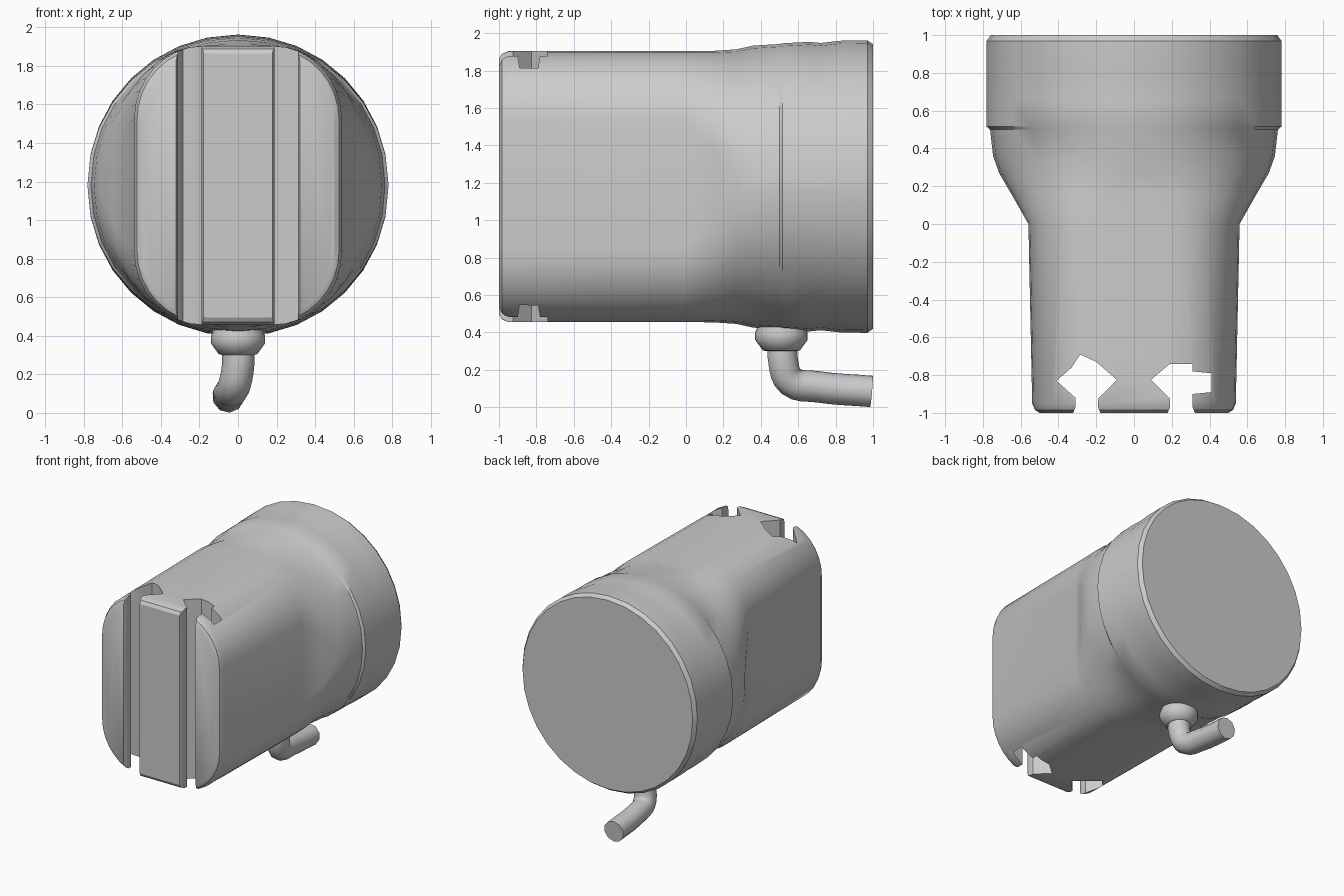
import bpy
import bmesh
from math import sin, cos, pi, radians
from mathutils import Vector

if "Cube" in bpy.data.objects:
    bpy.data.objects.remove(bpy.data.objects["Cube"], do_unlink=True)

AXIS_Z = 1.18      # height of the body's long axis
CORNER_STEPS = 8


def loft(name, rings):
    """Skin a list of equal-length closed rings and cap both ends."""
    bm = bmesh.new()
    loops = [[bm.verts.new(p) for p in ring] for ring in rings]
    count = len(loops[0])
    for a, b in zip(loops, loops[1:]):
        for i in range(count):
            j = (i + 1) % count
            bm.faces.new((a[i], a[j], b[j], b[i]))
    bm.faces.new(loops[0])
    bm.faces.new(loops[-1])
    bmesh.ops.recalc_face_normals(bm, faces=bm.faces)
    mesh = bpy.data.meshes.new(name)
    bm.to_mesh(mesh)
    bm.free()
    obj = bpy.data.objects.new(name, mesh)
    bpy.context.collection.objects.link(obj)
    return obj


def activate(obj):
    bpy.ops.object.select_all(action='DESELECT')
    obj.select_set(True)
    bpy.context.view_layer.objects.active = obj


def smooth(obj, angle=30):
    activate(obj)
    bpy.ops.object.shade_smooth_by_angle(angle=radians(angle))


def rounded_section(y, half_w, half_h, rx, rz):
    """Rectangle with elliptical corners in the XZ plane."""
    ring = []
    for quarter, (sx, sz) in enumerate([(1, 1), (-1, 1), (-1, -1), (1, -1)]):
        for k in range(CORNER_STEPS + 1):
            a = (quarter + k / CORNER_STEPS) * pi / 2
            # a hair of flat keeps neighbouring corners from touching
            ring.append((sx * (half_w - rx + 0.004) + rx * cos(a), y,
                         AXIS_Z + sz * (half_h - rz + 0.004) + rz * sin(a)))
    return ring


# Body: rounded block at the front, flaring to a round drum at the back
sections = [
    (-1.00, 0.495, 0.68, 0.33, 0.35),
    (-0.985, 0.52, 0.705, 0.35, 0.37),
    (-0.95, 0.535, 0.72, 0.36, 0.38),
    (0.00, 0.555, 0.72, 0.37, 0.39),
    (0.15, 0.64, 0.722, 0.50, 0.53),
    (0.27, 0.71, 0.73, 0.66, 0.68),
    (0.36, 0.742, 0.75, 0.73, 0.74),
    (0.50, 0.758, 0.758, 0.75, 0.75),
    (0.515, 0.776, 0.762, 0.77, 0.755),
    (0.66, 0.776, 0.77, 0.77, 0.765),
    (0.72, 0.776, 0.764, 0.77, 0.76),
    (0.83, 0.776, 0.776, 0.77, 0.77),
    (0.97, 0.776, 0.778, 0.77, 0.77),
    (1.00, 0.755, 0.757, 0.75, 0.75),
]
body = loft("body", [rounded_section(*s) for s in sections])

# Two undercut slots running the full height of the front
slots = {
    "pointed_slot": [(-0.33, -1.02), (-0.31, -0.97), (-0.31, -0.92),
                     (-0.41, -0.83), (-0.33, -0.76), (-0.285, -0.69),
                     (-0.20, -0.73), (-0.09, -0.825), (-0.19, -0.925),
                     (-0.19, -0.97), (-0.17, -1.02)],
    "square_slot": [(0.17, -1.02), (0.19, -0.97), (0.19, -0.925),
                    (0.09, -0.825), (0.19, -0.74), (0.31, -0.74),
                    (0.31, -0.78), (0.41, -0.79), (0.41, -0.89),
                    (0.31, -0.90), (0.31, -0.97), (0.33, -1.02)],
}
for name, outline in slots.items():
    cutter = loft(name, [[(x, y, z) for x, y in outline] for z in (0.3, 2.1)])
    cutter.hide_render = True
    activate(body)
    mod = body.modifiers.new(name, 'BOOLEAN')
    mod.operation = 'DIFFERENCE'
    mod.solver = 'EXACT'
    mod.object = cutter
    bpy.ops.object.modifier_apply(modifier=mod.name)
    bpy.data.objects.remove(cutter, do_unlink=True)
smooth(body)

# Tapered socket under the drum
SIDES = 20
socket_profile = [(0.11, 0.48), (0.14, 0.40), (0.14, 0.36),
                  (0.10, 0.305), (0.08, 0.30)]
socket = loft("hook_socket", [
    [(r * cos(2 * pi * i / SIDES), 0.51 + r * sin(2 * pi * i / SIDES), z)
     for i in range(SIDES)] for r, z in socket_profile])
smooth(socket, 45)

# Bent hook rod sweeping down and backwards
path = [(0, 0.52, 0.36), (0, 0.52, 0.24), (-0.02, 0.56, 0.14),
        (-0.04, 0.70, 0.11), (-0.05, 0.992, 0.085)]
curve = bpy.data.curves.new("hook", 'CURVE')
curve.dimensions = '3D'
curve.bevel_depth = 0.084
curve.bevel_resolution = 3
curve.resolution_u = 4
curve.use_fill_caps = True
spline = curve.splines.new('BEZIER')
spline.bezier_points.add(len(path) - 1)
for point, co in zip(spline.bezier_points, path):
    point.co = Vector(co)
    point.handle_left_type = point.handle_right_type = 'AUTO'
hook = bpy.data.objects.new("hook", curve)
bpy.context.collection.objects.link(hook)
activate(hook)
bpy.ops.object.convert(target='MESH')
smooth(bpy.context.view_layer.objects.active, 40)
